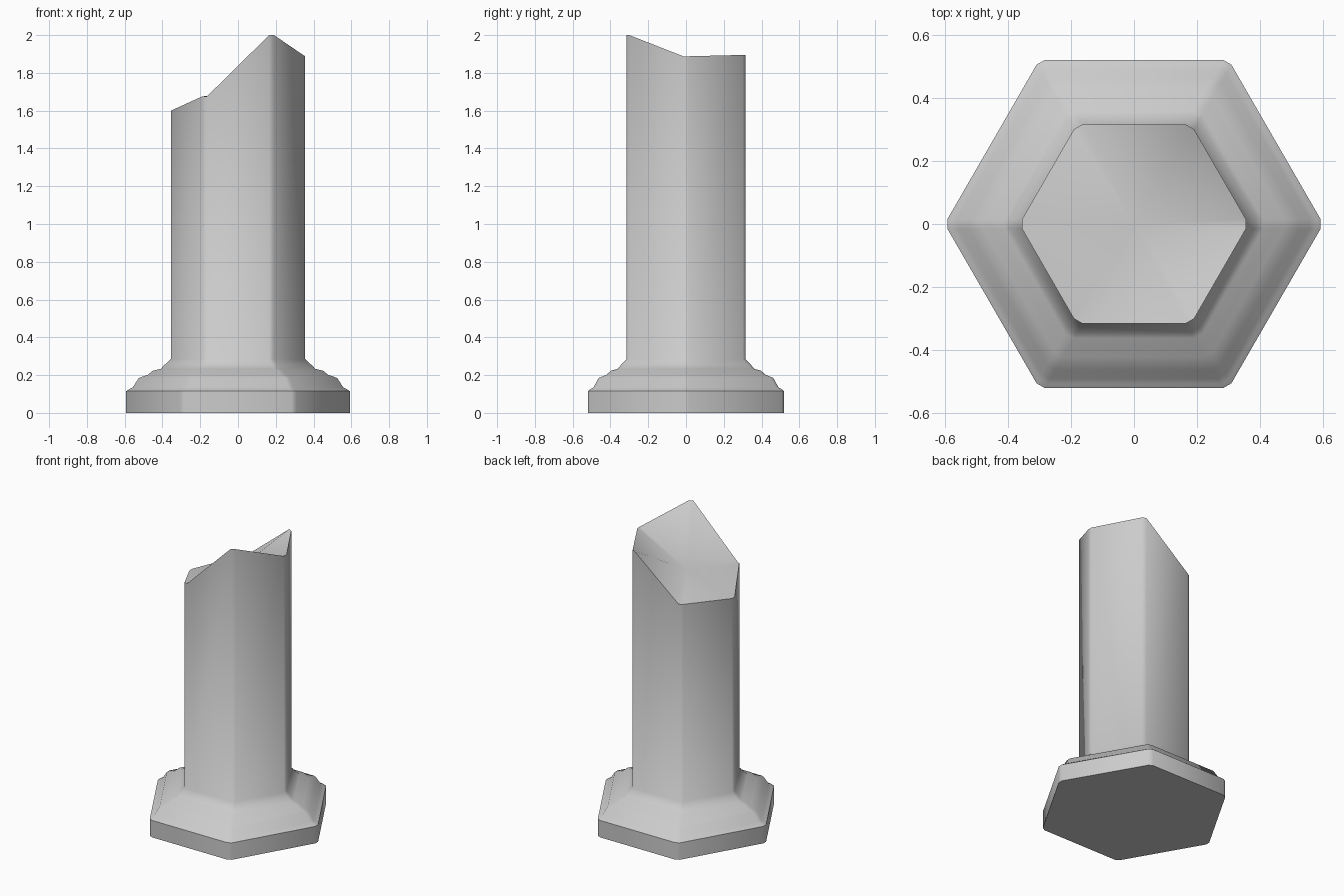
import bpy, bmesh, math
from mathutils import Vector

if "Cube" in bpy.data.objects:
    bpy.data.objects.remove(bpy.data.objects["Cube"])

CHAMFER = 0.017


def hex_ring(apothem):
    """Hexagon with each corner cut off, two points per corner."""
    r = apothem / math.cos(math.pi / 6)
    corners = [Vector((r * math.cos(math.radians(60 * k)),
                       r * math.sin(math.radians(60 * k)))) for k in range(6)]
    pts = []
    for k, c in enumerate(corners):
        for n in (corners[k - 1], corners[(k + 1) % 6]):
            pts.append(c + (n - c).normalized() * CHAMFER)
    return pts


def bridge(bm, low, high):
    n = len(low)
    for i in range(n):
        j = (i + 1) % n
        bm.faces.new((low[i], low[j], high[j], high[i]))


# Moulded base profile (apothem, height), ending at the foot of the shaft
profile = [(0.52, 0), (0.52, 0.115), (0.507, 0.125), (0.49, 0.135),
           (0.462, 0.185), (0.42, 0.202), (0.398, 0.223), (0.362, 0.233),
           (0.345, 0.253), (0.315, 0.285)]
# Broken top: height at each corner, counter-clockwise from +x
rim = [1.888, 1.895, 1.625, 1.60, 1.675, 2.0]
hollow = 1.70

bm = bmesh.new()
rings = [[bm.verts.new((p.x, p.y, z)) for p in hex_ring(a)] for a, z in profile]
rings.append([bm.verts.new((p.x, p.y, rim[i // 2]))
              for i, p in enumerate(hex_ring(0.315))])
for low, high in zip(rings, rings[1:]):
    bridge(bm, low, high)
bm.faces.new(rings[0][::-1])

# Fractured surface fanned around the hollow centre
centre = bm.verts.new((0, 0, hollow))
top = rings[-1]
for i in range(12):
    bm.faces.new((top[i], top[(i + 1) % 12], centre))
bmesh.ops.recalc_face_normals(bm, faces=bm.faces)

mesh = bpy.data.meshes.new("broken_column")
bm.to_mesh(mesh)
bm.free()
column = bpy.data.objects.new("broken_column", mesh)
bpy.context.collection.objects.link(column)
bpy.context.view_layer.objects.active = column
column.select_set(True)
bpy.ops.object.shade_smooth_by_angle(angle=math.radians(50))
